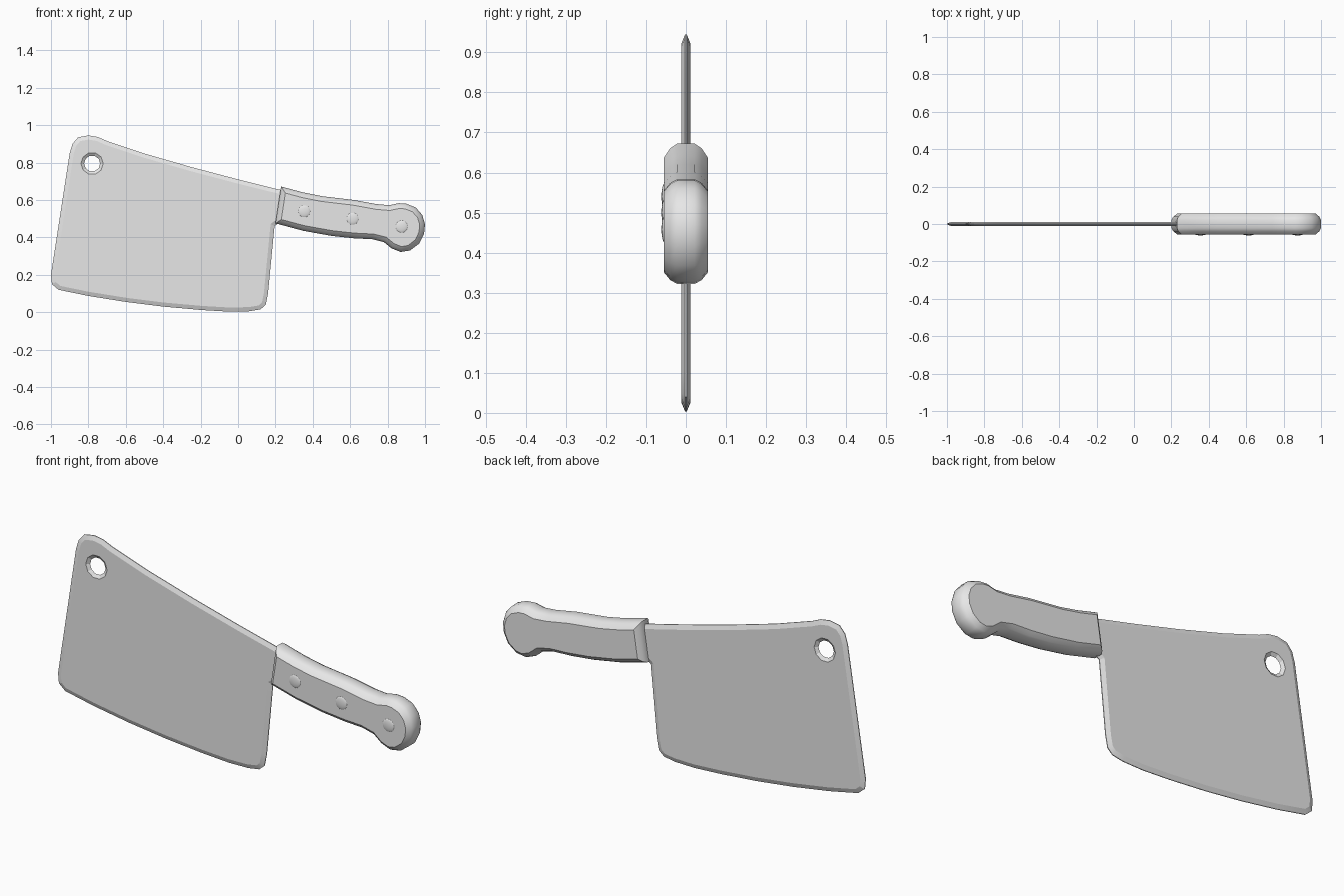
import bpy, bmesh, math
from mathutils import Vector

cube = bpy.data.objects.get("Cube")
if cube:
    bpy.data.objects.remove(cube, do_unlink=True)

grey = bpy.data.materials.new("plain grey")
grey.use_nodes = True
GREY = (0.8, 0.8, 0.8, 1)
grey.diffuse_color = GREY
grey.node_tree.nodes["Principled BSDF"].inputs["Base Color"].default_value = GREY


def finish(obj, angle):
    obj.data.materials.append(grey)
    bpy.ops.object.select_all(action='DESELECT')
    obj.select_set(True)
    bpy.context.view_layer.objects.active = obj
    bpy.ops.object.shade_smooth_by_angle(angle=math.radians(angle))


def inset(outline, d):
    """Move an anticlockwise outline inward by d with mitred corners."""
    pts = [Vector(p) for p in outline]
    result = []
    for i, p in enumerate(pts):
        a = (p - pts[i - 1]).normalized()
        b = (pts[(i + 1) % len(pts)] - p).normalized()
        na, nb = Vector((-a.y, a.x)), Vector((-b.y, b.x))
        result.append(p + (na + nb) * d / (1 + na.dot(nb)))
    return result


def loft(name, rings):
    """Join rings of (outline, y) from front to back and cap both ends."""
    bm = bmesh.new()
    loops = [[bm.verts.new((p[0], y, p[1])) for p in outline] for outline, y in rings]
    n = len(loops[0])
    for r, s in zip(loops, loops[1:]):
        for i in range(n):
            j = (i + 1) % n
            bm.faces.new((r[i], r[j], s[j], s[i]))
    bm.faces.new(loops[0])
    bm.faces.new(loops[-1])
    bmesh.ops.recalc_face_normals(bm, faces=bm.faces)
    mesh = bpy.data.meshes.new(name)
    bm.to_mesh(mesh)
    bm.free()
    obj = bpy.data.objects.new(name, mesh)
    bpy.context.collection.objects.link(obj)
    return obj


def slab(name, outline, steps):
    """Symmetric slab; steps are (inset, half thickness) from the rim to the face."""
    front = [(inset(outline, d), -y) for d, y in reversed(steps)]
    back = [(inset(outline, d), y) for d, y in steps]
    return loft(name, front + back)


# Blade: thin plate ground to an edge all round
blade_outline = [
    (-1, .2), (-.995, .15), (-.96, .12), (-.8, .087), (-.6, .055), (-.4, .03),
    (-.2, .012), (-.05, .003), (.06, .005), (.12, .015), (.148, .04), (.16, .1),
    (.195, .46), (.25, .5), (.25, .648), (0, .71), (-.25, .776), (-.5, .848),
    (-.7, .915), (-.75, .937), (-.8, .945), (-.855, .935), (-.885, .9), (-.9, .85)]
blade = slab("blade", blade_outline, [(0, .002), (.022, .011)])

# Hanging hole, flared towards both faces
def circle(r, n=10):
    return [(-.78 + r * math.cos(math.tau * i / n),
             .795 + r * math.sin(math.tau * i / n)) for i in range(n)]

cutter = loft("hole_cutter", [(circle(.064), -.014), (circle(.043), 0), (circle(.064), .014)])
cutter.hide_render = True
cut = blade.modifiers.new("hanging hole", 'BOOLEAN')
cut.operation = 'DIFFERENCE'
cut.solver = 'EXACT'
cut.object = cutter
bpy.context.view_layer.objects.active = blade
bpy.ops.object.modifier_apply(modifier=cut.name)
bpy.data.objects.remove(cutter, do_unlink=True)
finish(blade, 15)

# Handle: rounded grip swelling into a knob
handle_outline = [
    (.2, .475), (.35, .435), (.5, .408), (.62, .395), (.72, .39), (.78, .375),
    (.82, .342), (.87, .322), (.92, .33), (.97, .368), (.995, .42), (1, .47),
    (.985, .52), (.95, .56), (.9, .58), (.86, .583), (.81, .572), (.74, .578),
    (.62, .6), (.45, .62), (.35, .64), (.23, .672)]
handle = slab("handle", handle_outline, [(0, .022), (.009, .039), (.028, .055)])
finish(handle, 40)

# Domed rivets on the front of the handle
for i, (x, z) in enumerate([(.355, .54), (.613, .5), (.875, .458)]):
    bpy.ops.mesh.primitive_uv_sphere_add(segments=16, ring_count=8, radius=1,
                                         location=(x, -.053, z))
    rivet = bpy.context.object
    rivet.name = f"rivet_{i + 1}"
    rivet.scale = (.033, .008, .033)
    finish(rivet, 40)
